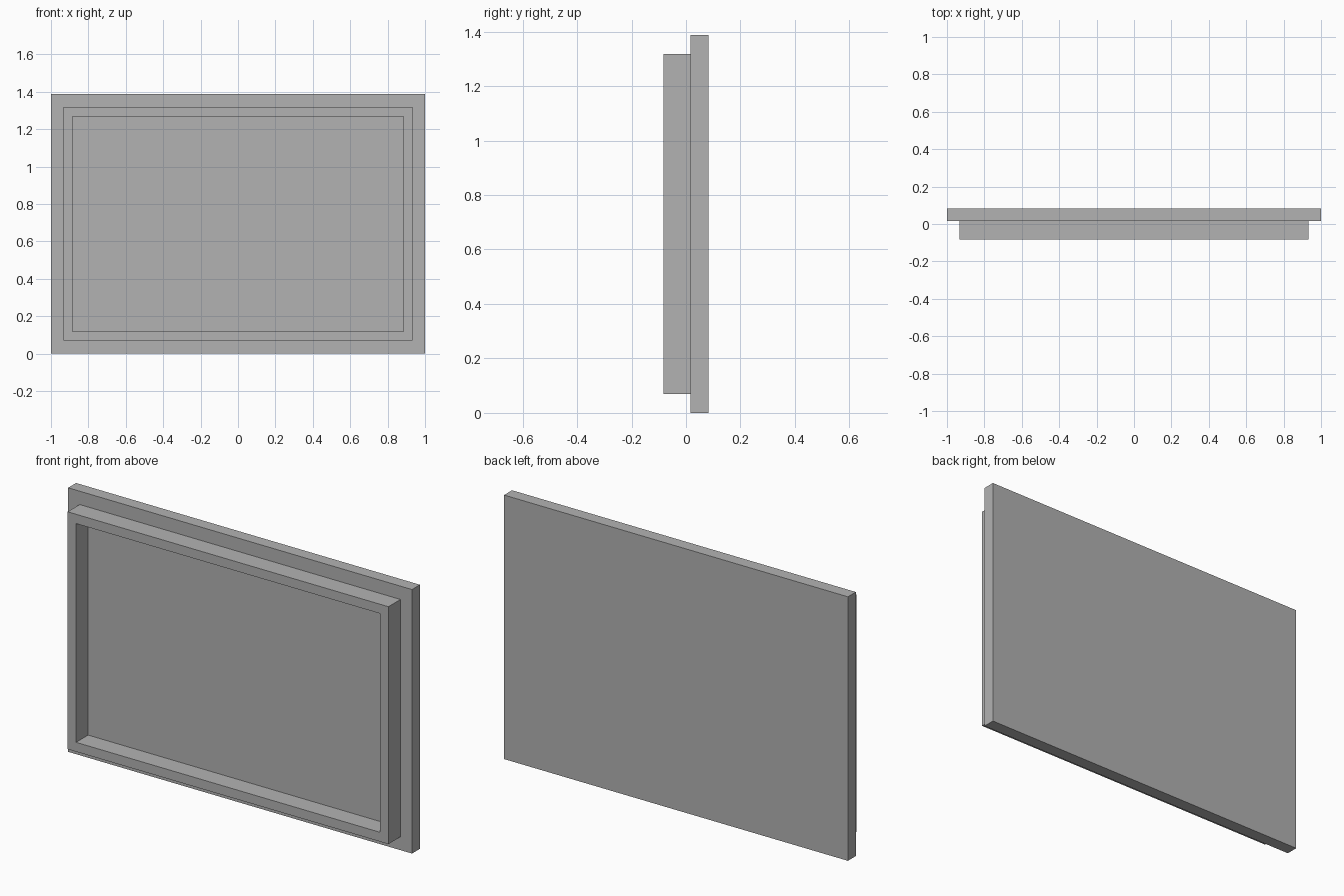
import bpy
import bmesh
from mathutils import Matrix

if "Cube" in bpy.data.objects:
    bpy.data.objects.remove(bpy.data.objects["Cube"], do_unlink=True)

# Single flat grey
GREY = (0.448, 0.448, 0.448, 1.0)
grey = bpy.data.materials.new("grey")
grey.use_nodes = True
grey.diffuse_color = GREY
grey.node_tree.nodes["Principled BSDF"].inputs["Base Color"].default_value = GREY

MID_Z = 0.694          # height of the centre line
FACE_Y = 0.017         # front face of the panel, where the rim sits


def finish(bm, name):
    mesh = bpy.data.meshes.new(name)
    bm.to_mesh(mesh)
    bm.free()
    mesh.materials.append(grey)
    obj = bpy.data.objects.new(name, mesh)
    bpy.context.collection.objects.link(obj)
    return obj


def panel(name, width, height, y0, y1):
    bm = bmesh.new()
    place = Matrix.Translation((0, (y0 + y1) / 2, MID_Z))
    size = Matrix.Diagonal((width, y1 - y0, height, 1))
    bmesh.ops.create_cube(bm, size=1, matrix=place @ size)
    return finish(bm, name)


def rim(name, width, height, wall, y0, y1):
    """Rectangular ring, open through the middle."""
    bm = bmesh.new()
    loops = []
    for y, inset in ((y0, 0), (y0, wall), (y1, wall), (y1, 0)):
        w, h = width / 2 - inset, height / 2 - inset
        loops.append([bm.verts.new((sx * w, y, MID_Z + sz * h))
                      for sx, sz in ((-1, -1), (1, -1), (1, 1), (-1, 1))])
    for a, b in zip(loops, loops[1:] + loops[:1]):
        for i in range(4):
            j = (i + 1) % 4
            bm.faces.new((a[i], a[j], b[j], b[i]))
    bmesh.ops.recalc_face_normals(bm, faces=bm.faces)
    return finish(bm, name)


# Flat backing panel and the raised rim on its front
panel("back_panel", 2.0, 2 * MID_Z, FACE_Y, 0.083)
rim("front_rim", 1.866, 1.248, 0.049, -0.083, FACE_Y)
